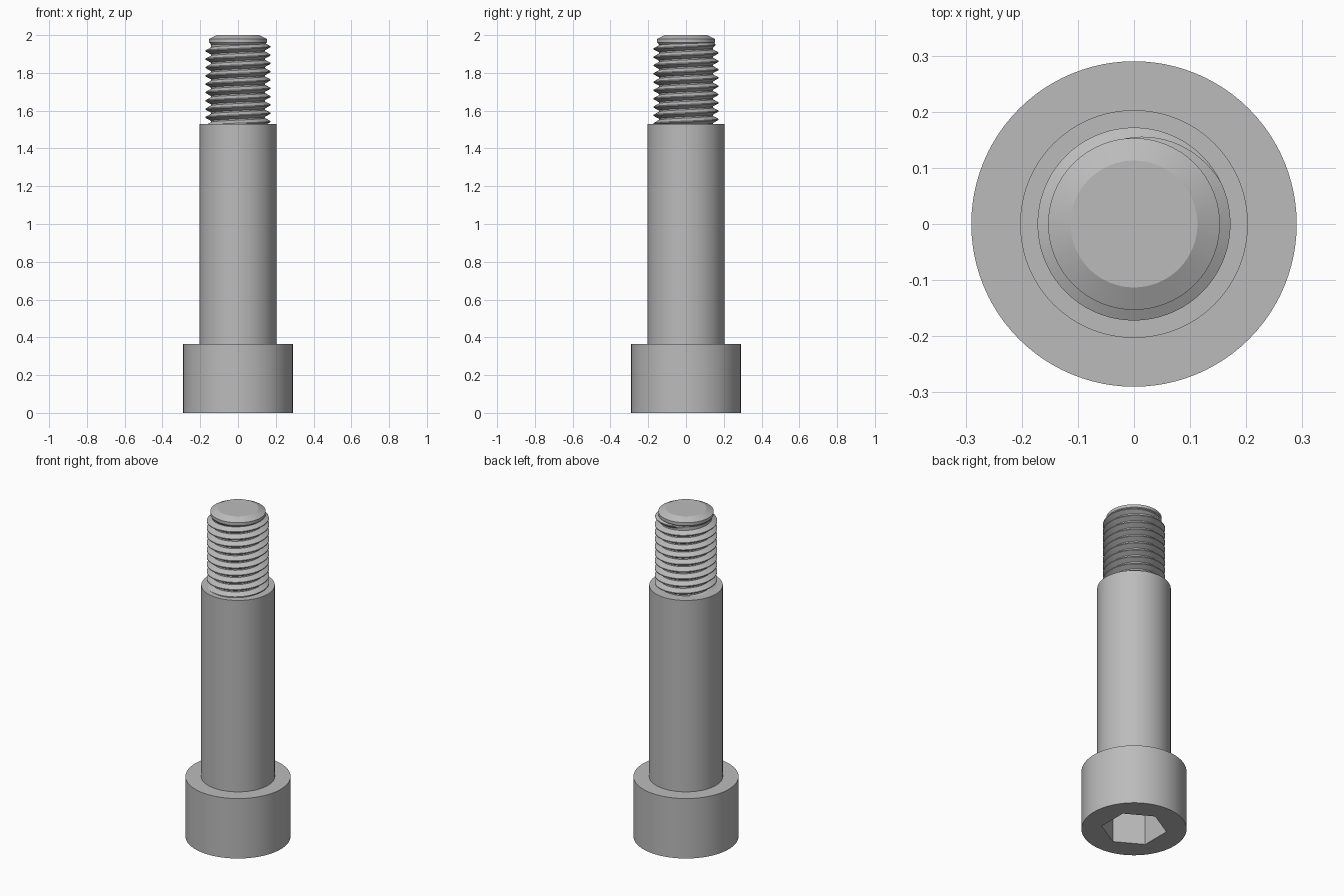
import bpy, bmesh, math

cube = bpy.data.objects.get("Cube")
if cube:
    bpy.data.objects.remove(cube)

steel = bpy.data.materials.new("steel_grey")
steel.use_nodes = True
GREY = (0.5, 0.5, 0.5, 1)
steel.diffuse_color = GREY
steel.node_tree.nodes["Principled BSDF"].inputs["Base Color"].default_value = GREY

SEGS = 96


def finish(name, bm, angle=30):
    bmesh.ops.recalc_face_normals(bm, faces=bm.faces)
    mesh = bpy.data.meshes.new(name)
    bm.to_mesh(mesh)
    bm.free()
    mesh.materials.append(steel)
    obj = bpy.data.objects.new(name, mesh)
    bpy.context.collection.objects.link(obj)
    bpy.ops.object.select_all(action="DESELECT")
    obj.select_set(True)
    bpy.context.view_layer.objects.active = obj
    bpy.ops.object.shade_smooth_by_angle(angle=math.radians(angle))
    return obj


def ring(bm, r, z, n=SEGS, turn=0.0):
    return [bm.verts.new((r * math.cos(turn + math.tau * i / n),
                          r * math.sin(turn + math.tau * i / n), z)) for i in range(n)]


def skin(bm, a, b):
    n = len(a)
    for i in range(n):
        j = (i + 1) % n
        bm.faces.new((a[i], a[j], b[j], b[i]))


def annulus(bm, outer, inner):
    edges = []
    for loop in (outer, inner):
        for i, v in enumerate(loop):
            w = loop[(i + 1) % len(loop)]
            edges.append(bm.edges.get((v, w)) or bm.edges.new((v, w)))
    bmesh.ops.triangle_fill(bm, use_beauty=True, edges=edges)


def lathe(name, profile, cap_bottom=True):
    bm = bmesh.new()
    rings = [ring(bm, r, z) for r, z in profile]
    for a, b in zip(rings, rings[1:]):
        skin(bm, a, b)
    bm.faces.new(rings[-1])
    if cap_bottom:
        bm.faces.new(rings[0])
    return finish(name, bm, 20)


# Cylindrical head with a hexagonal drive socket in its underside
HEAD_R, HEAD_TOP, SHANK_R, SHANK_TOP = 0.29, 0.365, 0.203, 1.53
bm = bmesh.new()
low, high = ring(bm, HEAD_R, 0), ring(bm, HEAD_R, HEAD_TOP)
neck = ring(bm, SHANK_R, HEAD_TOP)
shoulder = ring(bm, SHANK_R, SHANK_TOP)
mouth = ring(bm, 0.181, 0, 6, math.radians(30))
floor = ring(bm, 0.181, 0.2, 6, math.radians(30))
skin(bm, low, high)
skin(bm, high, neck)
skin(bm, neck, shoulder)
skin(bm, mouth, floor)
bm.faces.new(floor)
bm.faces.new(shoulder)
annulus(bm, low, mouth)
finish("head_and_shoulder", bm)

# Threaded end: core with a chamfered tip
ROOT_R, CREST_R, TIP_R = 0.143, 0.172, 0.153
lathe("thread_core", [(ROOT_R, SHANK_TOP - 0.02), (ROOT_R, 1.95),
                      (TIP_R, 1.962), (TIP_R, 1.98), (0.113, 2.0)])

# Right-handed helical ridge, fading out near the tip
PITCH, TOP_Z, TURNS, STEPS = 0.044, 1.955, 10, 72
FADE = math.radians(110)
END = math.radians(135)
total = TURNS * math.tau
bm = bmesh.new()
previous = None
for i in range(TURNS * STEPS + 1):
    back = total * (1 - i / (TURNS * STEPS))
    angle = END - back
    z = TOP_Z - PITCH * back / math.tau
    grow = min(1, back / FADE)
    crest = ROOT_R + (CREST_R - ROOT_R) * grow
    section = []
    for r, dz in ((ROOT_R - 0.004, -0.47), (crest, -0.06), (crest, 0.06), (ROOT_R - 0.004, 0.47)):
        section.append(bm.verts.new((r * math.cos(angle), r * math.sin(angle), z + dz * PITCH)))
    if previous:
        skin(bm, previous, section)
    else:
        bm.faces.new(section)
    previous = section
bm.faces.new(previous)
finish("thread_ridge", bm)
